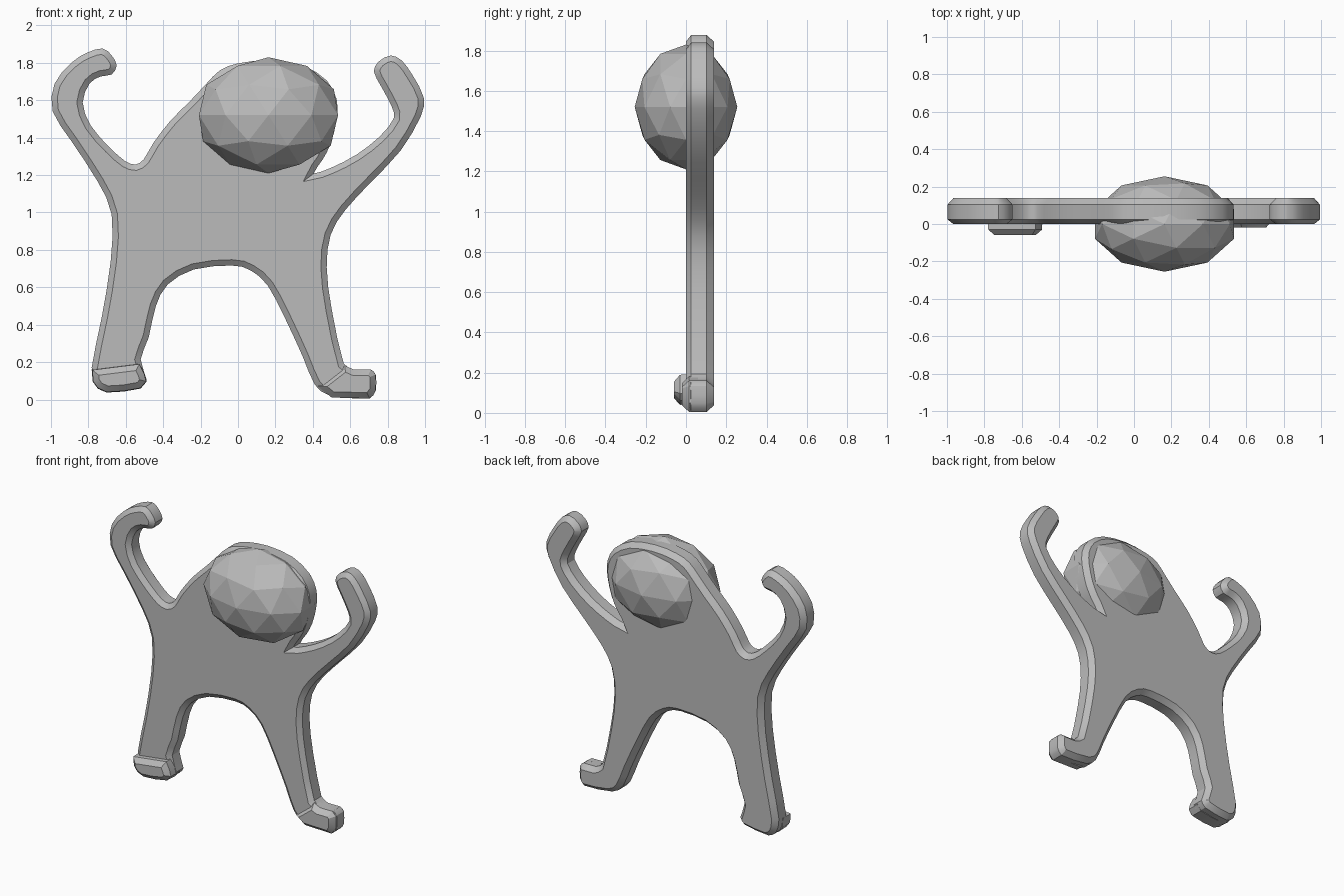
import bpy, bmesh, math
from mathutils import Vector

if "Cube" in bpy.data.objects:
    bpy.data.objects.remove(bpy.data.objects["Cube"])

GRID = 187.0            # tracing units per model unit
ORIGIN = (238.3, 400.0)  # tracing position of x = 0, z = 0

grey = bpy.data.materials.new("plain_grey")
grey.diffuse_color = (0.5, 0.5, 0.5, 1)
grey.use_nodes = True
grey.node_tree.nodes["Principled BSDF"].inputs["Base Color"].default_value = grey.diffuse_color


def to_model(points):
    return [Vector(((x - ORIGIN[0]) / GRID, (ORIGIN[1] - y) / GRID)) for x, y in points]


def soften(pts):
    """Insert one curved midpoint on every segment of a closed outline."""
    out, n = [], len(pts)
    for i in range(n):
        a, b, c, d = (pts[(i + k) % n] for k in (-1, 0, 1, 2))
        bulge = ((b - a) + (c - d)) / 16
        limit = 0.1 * (c - b).length
        if bulge.length > limit:
            bulge *= limit / bulge.length
        out += [b, (b + c) / 2 + bulge]
    return out


def inset(pts, dist):
    """Offset a clockwise outline inward with limited mitres."""
    out, n = [], len(pts)
    for i in range(n):
        u = (pts[i] - pts[i - 1]).normalized()
        v = (pts[(i + 1) % n] - pts[i]).normalized()
        n1, n2 = Vector((u.y, -u.x)), Vector((v.y, -v.x))
        m = (n1 + n2) / max(1 + n1.dot(n2), 0.35)
        out.append(pts[i] + m * dist)
    return out


def finish(obj, smooth):
    obj.data.materials.append(grey)
    if smooth:
        bpy.ops.object.select_all(action='DESELECT')
        obj.select_set(True)
        bpy.context.view_layer.objects.active = obj
        bpy.ops.object.shade_smooth_by_angle(angle=math.radians(28))


def slab(name, pts, sections):
    """Stack outline rings, each given as (inset, y), and cap both ends."""
    bm = bmesh.new()
    rings = []
    for off, y in sections:
        rings.append([bm.verts.new((p.x, y, p.y)) for p in inset(pts, off)])
    n = len(pts)
    for r0, r1 in zip(rings, rings[1:]):
        for i in range(n):
            j = (i + 1) % n
            bm.faces.new((r0[i], r0[j], r1[j], r1[i]))
    caps = [bm.faces.new(rings[0]), bm.faces.new(rings[-1])]
    bmesh.ops.recalc_face_normals(bm, faces=bm.faces)
    bmesh.ops.triangulate(bm, faces=caps)
    me = bpy.data.meshes.new(name)
    bm.to_mesh(me)
    bm.free()
    obj = bpy.data.objects.new(name, me)
    bpy.context.collection.objects.link(obj)
    finish(obj, True)


# Flat body with raised arms and spread legs
outline = [
    (103, 49), (112, 56), (117, 66), (112, 75), (101, 77), (90, 84), (83, 103),
    (91, 126), (110, 148), (126, 162), (136, 165), (144, 160), (154, 143),
    (171, 121), (190, 102), (206, 85), (220, 71), (238, 64), (268, 61),
    (303, 66), (327, 81), (337, 100), (337, 120), (331, 144), (323, 160),
    (314, 174), (332, 168), (357, 155), (380, 137), (394, 119), (392, 107),
    (382, 88), (374, 72), (379, 62), (391, 56), (402, 61), (413, 76),
    (424, 98), (421, 117), (401, 151), (371, 183), (346, 210), (331, 235),
    (327, 268), (332, 310), (344, 364), (354, 370), (371, 370), (376, 375),
    (376, 391), (370, 399), (330, 396), (315, 385), (303, 357), (285, 318),
    (268, 286), (251, 271), (232, 266), (194, 270), (168, 285), (156, 307),
    (149, 338), (141, 360), (147, 380), (141, 388), (107, 393), (96, 386),
    (92, 368), (102, 318), (111, 262), (112, 215), (98, 182), (72, 142),
    (53, 112), (55, 84), ]
outline += [(72, 63), (88, 53)]
slab("body", soften(to_model(outline)),
     [(0.031, 0.0), (0, 0.025), (0, 0.103), (0.031, 0.138)])

# Raised shoe fronts
left_shoe = [(92, 370), (140, 364), (145, 374), (147, 382), (141, 389),
             (124, 392), (107, 393), (98, 389), (93, 382)]
right_shoe = [(318, 387), (345, 366), (354, 370), (371, 370), (376, 375),
              (376, 391), (370, 399), (332, 398)]
slab("left_shoe", to_model(left_shoe),
     [(0.035, -0.06), (0.003, -0.03), (0.0, 0.06)])
slab("right_shoe", to_model(right_shoe),
     [(0.031, -0.02), (0.0, 0.015), (0.0, 0.06)])

# Faceted head pushed through the body
bpy.ops.mesh.primitive_ico_sphere_add(subdivisions=2, radius=1, location=(0.163, 0, 1.52))
head = bpy.context.object
head.name = "head"
head.scale = (0.391, 0.255, 0.31)
finish(head, False)
